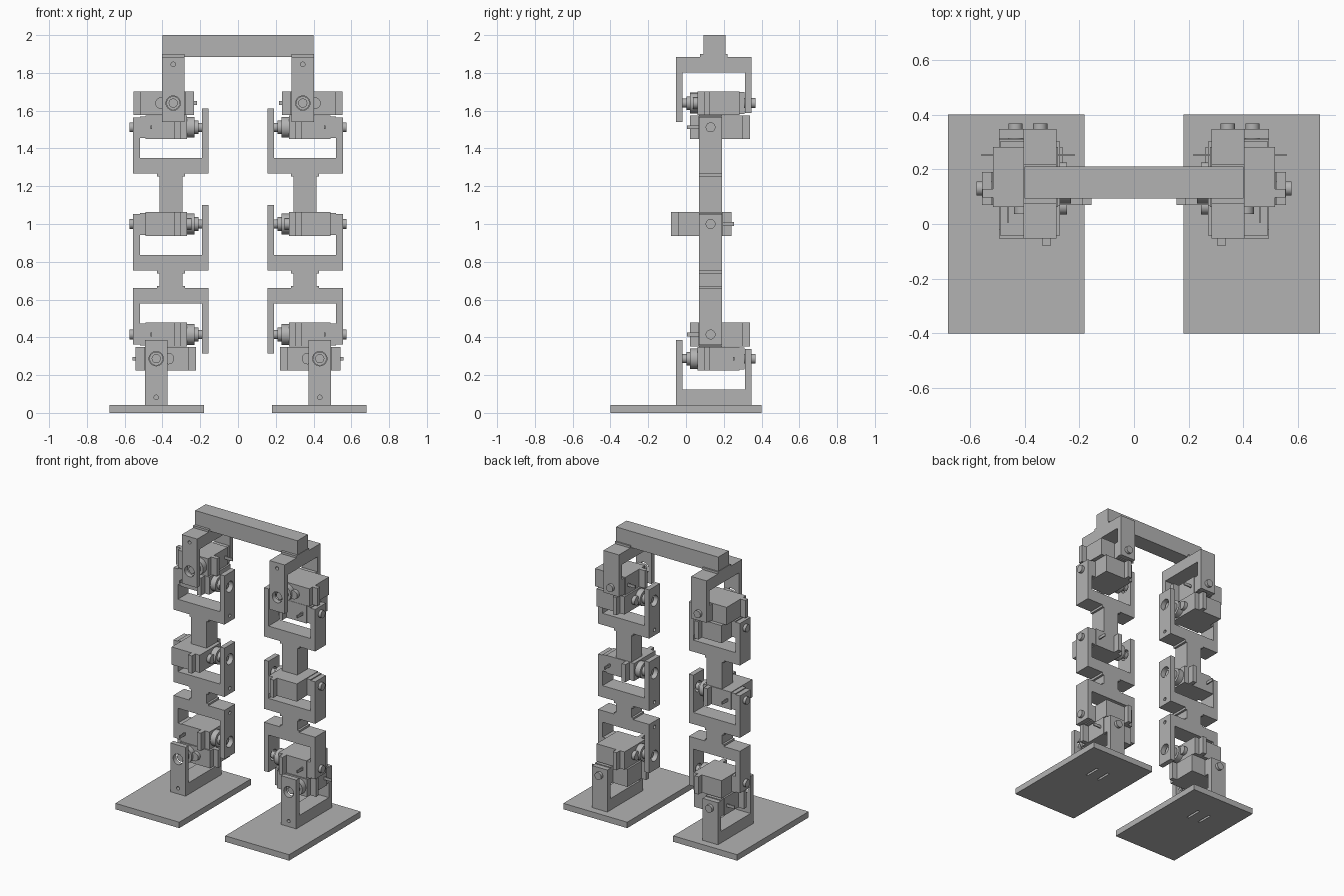
import bpy, bmesh, math
from mathutils import Matrix, Vector

if "Cube" in bpy.data.objects:
    bpy.data.objects.remove(bpy.data.objects["Cube"])

grey = bpy.data.materials.new("plain grey")
grey.use_nodes = True
GREY = (0.45, 0.45, 0.45, 1)
grey.diffuse_color = GREY
grey.node_tree.nodes["Principled BSDF"].inputs["Base Color"].default_value = GREY

MIRROR = Matrix.Diagonal((-1, 1, 1, 1))


def add_box(bm, x, y, z):
    size = Matrix.Diagonal((x[1] - x[0], y[1] - y[0], z[1] - z[0], 1))
    mid = Matrix.Translation([sum(p) / 2 for p in (x, y, z)])
    bmesh.ops.create_cube(bm, size=1, matrix=mid @ size)


def add_rod(bm, x, radius, y=0, z=0, sides=24):
    """Cylinder lying along x."""
    place = Matrix.Translation((sum(x) / 2, y, z)) @ Matrix.Rotation(math.pi / 2, 4, "Y")
    bmesh.ops.create_cone(bm, cap_ends=True, segments=sides, radius1=radius,
                          radius2=radius, depth=x[1] - x[0], matrix=place)


def to_object(bm, name):
    mesh = bpy.data.meshes.new(name)
    bmesh.ops.recalc_face_normals(bm, faces=bm.faces)
    bm.to_mesh(mesh)
    bm.free()
    mesh.materials.append(grey)
    obj = bpy.data.objects.new(name, mesh)
    bpy.context.collection.objects.link(obj)
    return obj


def carve(obj, cutter_bm):
    """Subtract a cutter and bake the result."""
    cutter = to_object(cutter_bm, "cutter")
    cutter.hide_render = True
    mod = obj.modifiers.new("holes", "BOOLEAN")
    mod.operation, mod.solver, mod.object = "DIFFERENCE", "EXACT", cutter
    graph = bpy.context.evaluated_depsgraph_get()
    baked = bpy.data.meshes.new_from_object(obj.evaluated_get(graph))
    obj.modifiers.clear()
    obj.data = baked
    bpy.data.objects.remove(cutter)


def place_pair(obj, matrix):
    """Put the part on the right leg and a mirrored copy on the left leg."""
    name = obj.name
    source = obj.data
    for side, m in (("right", matrix), ("left", MIRROR @ matrix)):
        mesh = source.copy()
        mesh.transform(m)
        if m.determinant() < 0:
            mesh.flip_normals()
        part = bpy.data.objects.new(side + "_" + name, mesh)
        bpy.context.collection.objects.link(part)
        bpy.ops.object.select_all(action="DESELECT")
        part.select_set(True)
        bpy.context.view_layer.objects.active = part
        bpy.ops.object.shade_smooth_by_angle(angle=math.radians(35))
    bpy.data.objects.remove(obj)


# Joint parts: x runs from the idler arm to the horn arm, y along the motor, z away from the base
def make_bracket(name):
    profile = [(0, -.245), (.4, -.245), (.4, .1), (.365, .1),
               (.365, -.163), (.035, -.163), (.035, .052), (0, .052)]
    bm = bmesh.new()
    face = bm.faces.new([bm.verts.new((x, -.06, z)) for x, z in profile])
    grown = bmesh.ops.extrude_face_region(bm, geom=[face])["geom"]
    bmesh.ops.translate(bm, vec=(0, .12, 0),
                        verts=[v for v in grown if isinstance(v, bmesh.types.BMVert)])
    obj = to_object(bm, name)
    holes = bmesh.new()
    add_rod(holes, (.3, .5), .038)
    add_rod(holes, (.34, .5), .012, z=-.205, sides=16)
    carve(obj, holes)
    return obj


def make_motor(name):
    bm = bmesh.new()
    half = (-.0625, .0625)
    add_box(bm, (.065, .285), (-.065, .172), half)           # case
    add_box(bm, (.22, .25), (-.11, .21), half)               # mounting ears
    add_box(bm, (.036, .065), (-.06, .06), (-.058, .058))    # idler plate
    add_box(bm, (.091, .099), (-.125, -.06), (-.01, .01))    # cable stub
    add_rod(bm, (-.02, .045), .026)                          # idler pin
    add_rod(bm, (.28, .325), .055)                           # gear boss
    add_rod(bm, (.28, .31), .03, y=.065)                     # small boss
    add_rod(bm, (.32, .345), .036)                           # horn
    add_rod(bm, (.34, .375), .024)                           # output shaft
    return to_object(bm, name)


def frame(origin, x, y, z):
    m = Matrix((x, y, z)).transposed().to_4x4()
    m.translation = Vector(origin)
    return m


PITCH_X, PITCH_Y, ROLL_Y = -.555, .13, .347
joints = [
    # name, origin, axis, motor direction, direction away from base
    ("hip_roll", (-.343, ROLL_Y, 1.64), (0, -1, 0), (-1, 0, 0), (0, 0, -1)),
    ("hip_pitch", (PITCH_X, PITCH_Y, 1.512), (1, 0, 0), (0, 1, 0), (0, 0, 1)),
    ("knee", (PITCH_X, PITCH_Y, 1.0), (1, 0, 0), (0, -1, 0), (0, 0, 1)),
    ("ankle_pitch", (PITCH_X, PITCH_Y, .415), (1, 0, 0), (0, 1, 0), (0, 0, -1)),
    ("ankle_roll", (-.433, ROLL_Y, .287), (0, -1, 0), (1, 0, 0), (0, 0, 1)),
]
for name, origin, ax, ay, az in joints:
    m = frame(origin, ax, ay, az)
    place_pair(make_bracket(name + "_bracket"), m)
    place_pair(make_motor(name + "_motor"), m)


# Leg links with wider flanges where they meet the brackets
def make_link(name, low, high, flanges):
    bm = bmesh.new()
    y = (.07, .19)
    add_box(bm, (-.415, -.295), y, (low, high))
    for z in flanges:
        add_box(bm, (-.43, -.28), y, (z, z + .018))
    place_pair(to_object(bm, name), Matrix())


make_link("thigh_link", 1.06, 1.27, [1.252])
make_link("shin_link", .655, .757, [.655, .739])

# Hip flanges under the cross bar
bm = bmesh.new()
add_box(bm, (-.403, -.283), (.075, .22), (1.88, 1.9))
place_pair(to_object(bm, "hip_flange"), Matrix())

# Feet with two slots in the sole
bm = bmesh.new()
add_box(bm, (-.68, -.18), (-.4, .4), (0, .042))
foot = to_object(bm, "foot")
slots = bmesh.new()
for x in (-.48, -.385):
    add_box(slots, (x - .008, x + .008), (.09, .2), (-.1, .025))
carve(foot, slots)
place_pair(foot, Matrix())

# Cross bar joining both hips
bm = bmesh.new()
add_box(bm, (-.4, .4), (.093, .21), (1.885, 2))
to_object(bm, "cross_bar")
